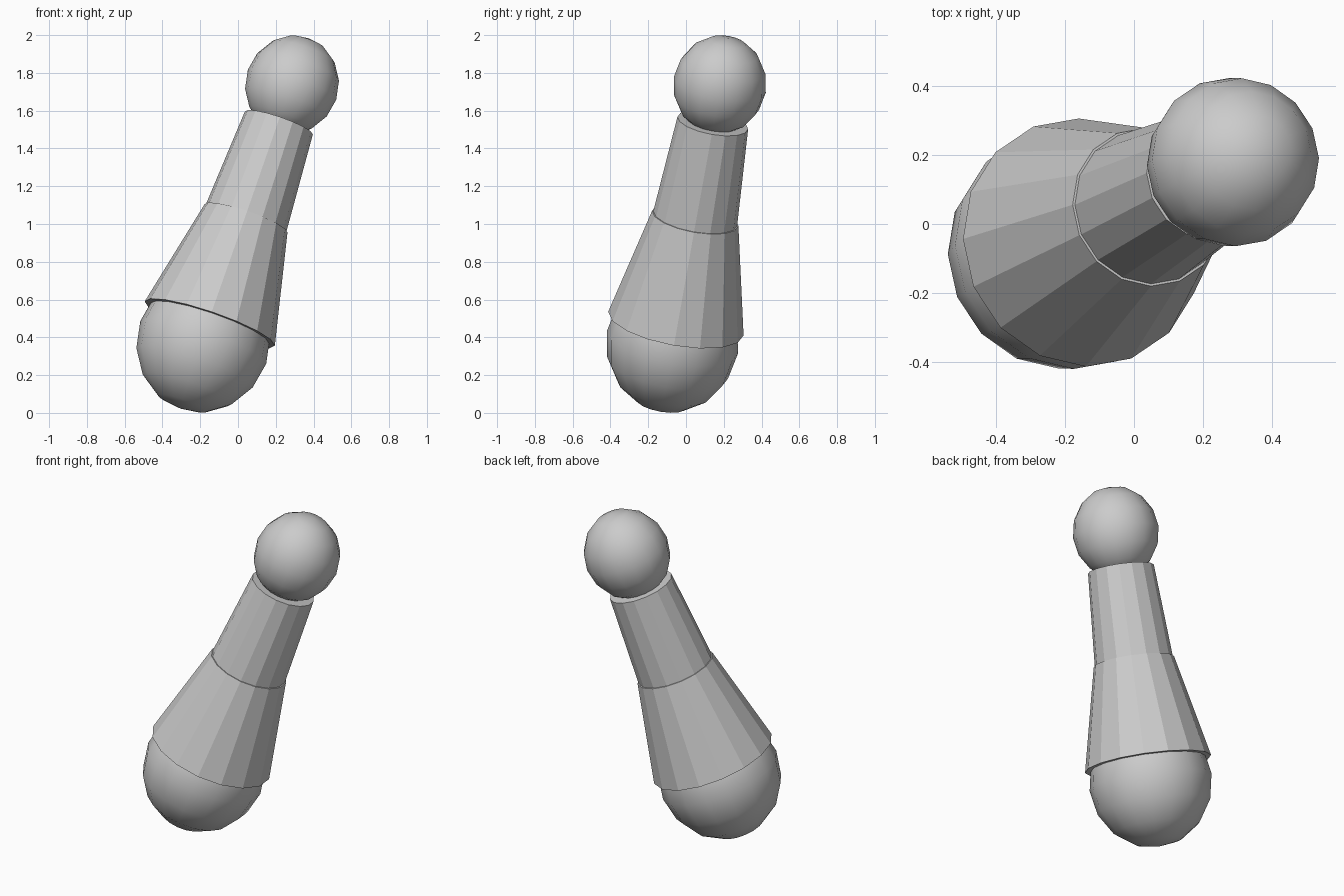
import bpy
from mathutils import Vector

cube = bpy.data.objects.get("Cube")
if cube:
    bpy.data.objects.remove(cube, do_unlink=True)

# One plain grey for the whole model
grey = bpy.data.materials.new("light_grey")
grey.use_nodes = True
COLOR = (0.6, 0.6, 0.6, 1)
grey.diffuse_color = COLOR
grey.node_tree.nodes["Principled BSDF"].inputs["Base Color"].default_value = COLOR

# Every part is threaded on one leaning axis
BASE = Vector((-0.184, -0.072, 0.373))
TIP = Vector((0.286, 0.179, 1.737))
AXIS = (TIP - BASE).normalized()
TILT = Vector((0, 0, 1)).rotation_difference(AXIS)
SIDES = 16


def on_axis(z):
    return BASE + AXIS * ((z - BASE.z) / AXIS.z)


def finish(name, smooth):
    obj = bpy.context.object
    obj.name = name
    obj.rotation_mode = 'QUATERNION'
    obj.rotation_quaternion = TILT
    obj.data.materials.append(grey)
    if smooth:
        bpy.ops.object.shade_smooth()
    return obj


def ball(name, center, radius, half_length):
    bpy.ops.mesh.primitive_uv_sphere_add(segments=SIDES, ring_count=SIDES // 2,
                                         radius=1, location=center)
    finish(name, True).scale = (radius, radius, half_length)


def sleeve(name, z_low, z_high, r_low, r_high):
    low, high = on_axis(z_low), on_axis(z_high)
    bpy.ops.mesh.primitive_cone_add(vertices=SIDES, radius1=r_low, radius2=r_high,
                                    depth=(high - low).length,
                                    location=(low + high) / 2)
    finish(name, False)


# Large rounded end, two tapered sleeves with a small step, small ball tip
ball("base_ball", BASE, 0.352, 0.376)
sleeve("lower_sleeve", 0.473, 1.03, 0.364, 0.232)
sleeve("upper_sleeve", 1.02, 1.535, 0.226, 0.190)
ball("tip_ball", TIP, 0.247, 0.265)
